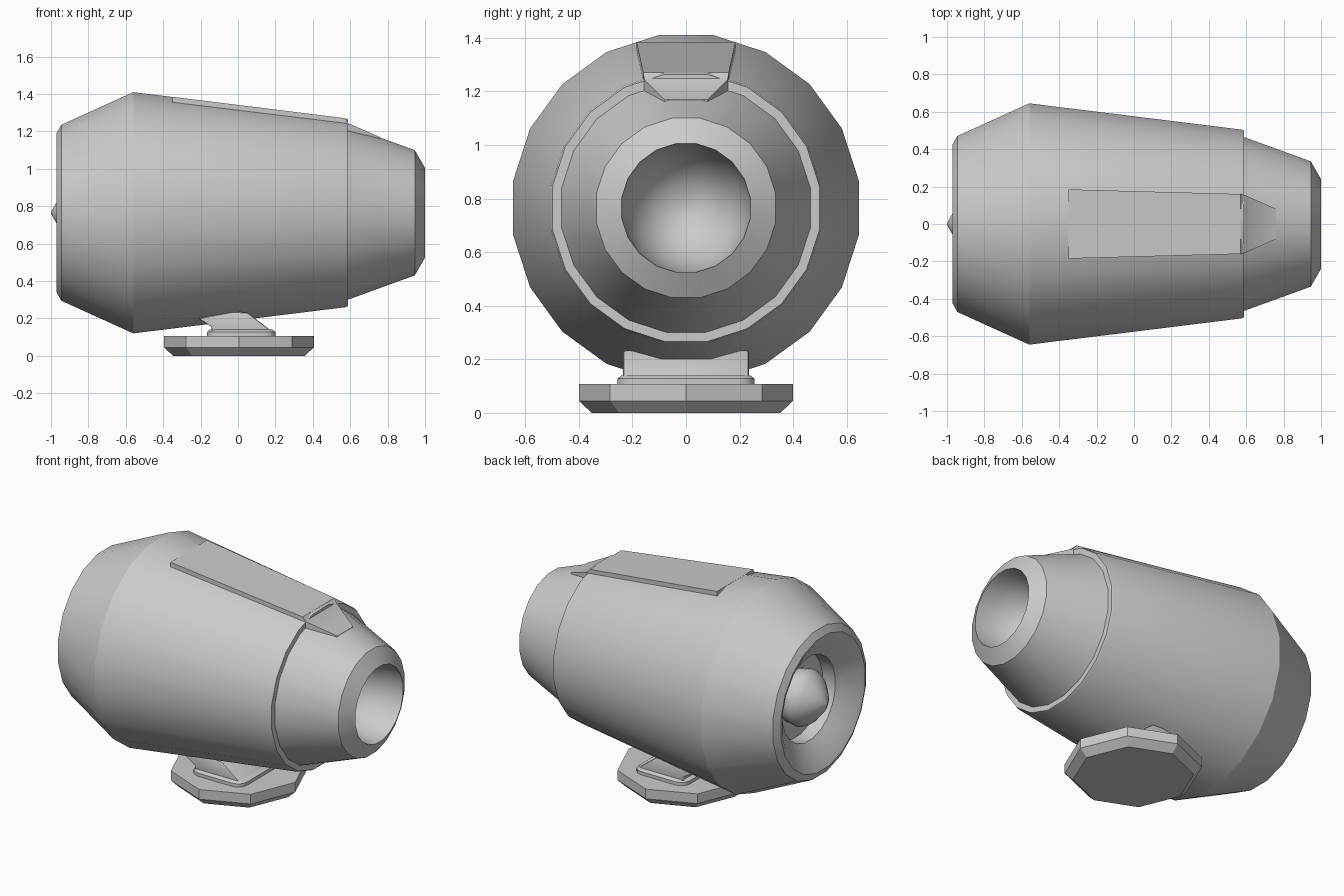
import bpy, bmesh, math

if "Cube" in bpy.data.objects:
    bpy.data.objects.remove(bpy.data.objects["Cube"])

CZ = 0.765      # height of the engine axis
SIDES = 20

grey = bpy.data.materials.new("light_grey")
grey.diffuse_color = (0.6, 0.6, 0.6, 1)
grey.use_nodes = True
grey.node_tree.nodes["Principled BSDF"].inputs["Base Color"].default_value = grey.diffuse_color


def finish(bm, name, angle=30):
    bmesh.ops.recalc_face_normals(bm, faces=bm.faces)
    me = bpy.data.meshes.new(name)
    bm.to_mesh(me)
    bm.free()
    me.materials.append(grey)
    ob = bpy.data.objects.new(name, me)
    bpy.context.collection.objects.link(ob)
    bpy.ops.object.select_all(action='DESELECT')
    ob.select_set(True)
    bpy.context.view_layer.objects.active = ob
    bpy.ops.object.shade_smooth_by_angle(angle=math.radians(angle))
    return ob


def skin(bm, rings):
    """Join consecutive rings of points with quads."""
    rings = [[bm.verts.new(p) for p in ring] for ring in rings]
    for a, b in zip(rings, rings[1:]):
        n = len(a)
        for i in range(n):
            j = (i + 1) % n
            bm.faces.new((a[i], a[j], b[j], b[i]))
    return rings


def lathe_x(name, profile, cap_start=False, cap_end=False, angle=30):
    """Turn (x, radius) points about the engine axis, flat side on top."""
    bm = bmesh.new()
    angs = [math.radians(9 + i * 360 / SIDES) for i in range(SIDES)]
    rings = skin(bm, [[(x, r * math.cos(a), CZ + r * math.sin(a)) for a in angs]
                      for x, r in profile])
    if cap_start:
        bm.faces.new(rings[0])
    if cap_end:
        bm.faces.new(rings[-1])
    return finish(bm, name, angle)


# Outer shell with the intake lip and the back wall of the intake
lathe_x("engine_shell", [
    (-0.78, 0.27), (-0.87, 0.27), (-0.89, 0.30), (-0.955, 0.395), (-0.97, 0.43),
    (-0.945, 0.476), (-0.56, 0.653), (0.575, 0.511), (0.588, 0.505),
    (0.588, 0.46)], cap_start=True)

# Tapered nozzle with a rounded hollow
lathe_x("exhaust_nozzle", [
    (0.57, 0.477), (0.945, 0.339), (1.0, 0.243), (0.90, 0.235), (0.80, 0.205),
    (0.72, 0.155), (0.67, 0.09), (0.65, 0.02)], cap_end=True, angle=35)

# Pointed spinner in the intake
lathe_x("intake_spinner", [
    (-0.78, 0.165), (-0.85, 0.175), (-0.90, 0.145), (-0.96, 0.075),
    (-1.0, 0.004)], cap_end=True, angle=40)

# Flat ridge on top that runs down into the nozzle: (x, half width, z)
bm = bmesh.new()
ridge = [(-0.35, 0.185, 1.385), (0.57, 0.16, 1.271), (0.592, 0.155, 1.243),
         (0.76, 0.08, 1.169)]
rings = skin(bm, [[(x, -w, z - 0.06), (x, w, z - 0.06), (x, w, z), (x, -w, z)]
                  for x, w, z in ridge])
bm.faces.new(rings[0])
bm.faces.new(rings[-1])
finish(bm, "top_ridge", 40)

# Eight-sided foot with a chamfered underside
bm = bmesh.new()
octagon = [math.radians(45 * i) for i in range(8)]
rings = skin(bm, [[(0.005 + r * math.cos(a), r * math.sin(a), z) for a in octagon]
                  for r, z in ((0.352, 0), (0.40, 0.045), (0.40, 0.107))])
bm.faces.new(rings[0])
bm.faces.new(rings[-1])
finish(bm, "foot", 30)


def extrude_y(name, outline, half, bevel):
    """Side outline (x, z) extruded along y, with softened edges."""
    bm = bmesh.new()
    rings = skin(bm, [[(x, y, z) for x, z in outline] for y in (-half, half)])
    bm.faces.new(rings[0])
    bm.faces.new(rings[1])
    bmesh.ops.recalc_face_normals(bm, faces=bm.faces)
    bmesh.ops.bevel(bm, geom=bm.edges[:], offset=bevel, segments=2,
                    affect='EDGES', profile=0.5)
    return finish(bm, name, 40)


# Leaning neck between foot and shell
extrude_y("neck", [(0.19, 0.125), (0.05, 0.232), (-0.03, 0.235), (-0.215, 0.20),
                   (-0.14, 0.155), (-0.145, 0.125)], 0.235, 0.010)

# Collar where the neck meets the foot, corners rounded
bm = bmesh.new()
corners = []
for cx, cy, a0 in ((0.14, 0.195, 0), (-0.105, 0.195, 90),
                   (-0.105, -0.195, 180), (0.14, -0.195, 270)):
    for k in range(4):
        a = math.radians(a0 + 30 * k)
        corners.append((cx, cy, math.cos(a), math.sin(a)))
rings = skin(bm, [[(cx + r * c, cy + r * s, z) for cx, cy, c, s in corners]
                  for r, z in ((0.06, 0.10), (0.06, 0.128), (0.045, 0.14))])
bm.faces.new(rings[0])
bm.faces.new(rings[-1])
finish(bm, "neck_collar", 40)
